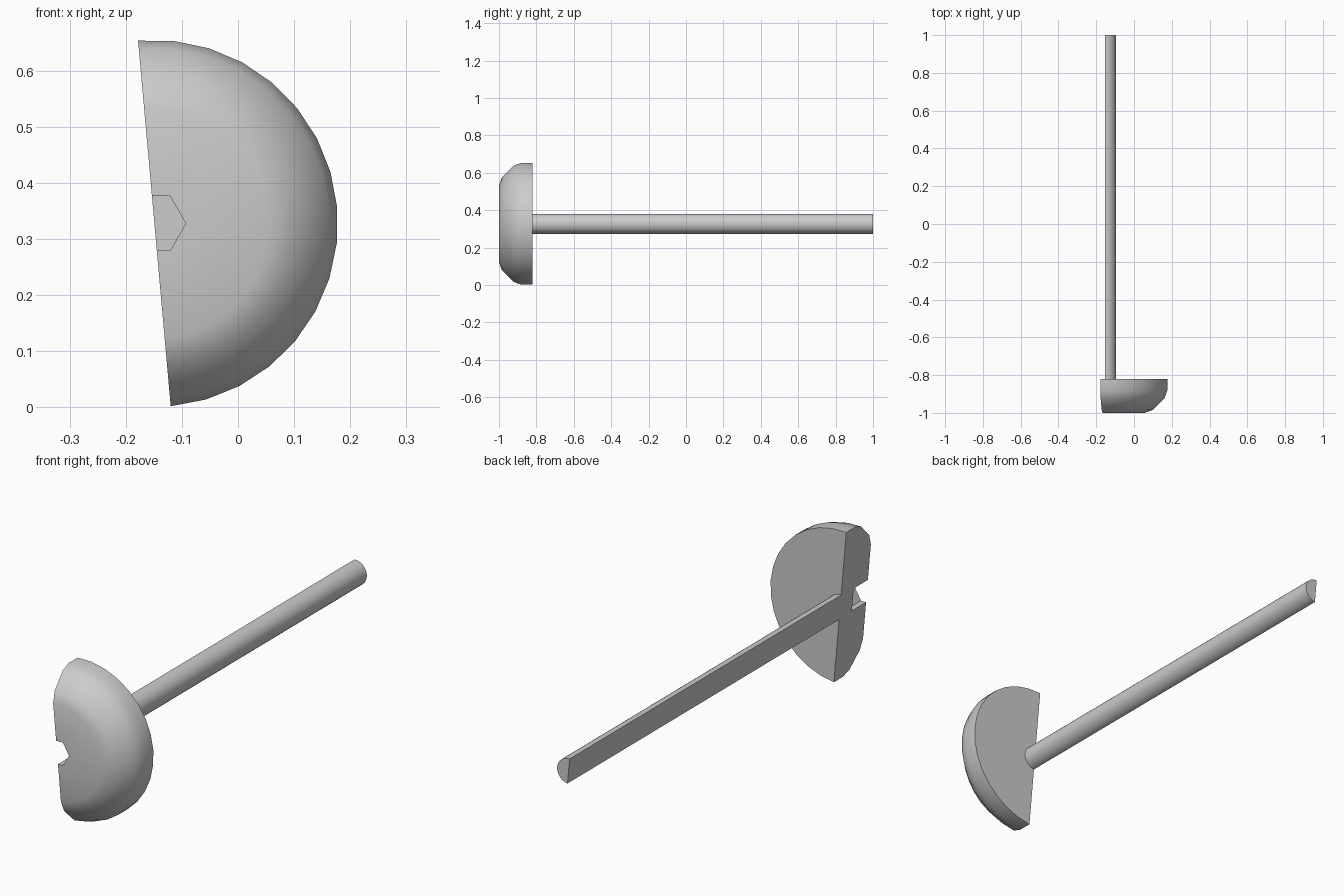
import bpy, bmesh, math
from mathutils import Vector, Matrix

if "Cube" in bpy.data.objects:
    bpy.data.objects.remove(bpy.data.objects["Cube"])

CX, CZ = -0.149, 0.3275          # bolt axis, parallel to y
TILT = math.radians(95.1)        # direction of the cut plane
centre = Vector((CX, 0, CZ))


def add_object(name, bm):
    mesh = bpy.data.meshes.new(name)
    bmesh.ops.recalc_face_normals(bm, faces=bm.faces[:])
    bm.to_mesh(mesh)
    bm.free()
    obj = bpy.data.objects.new(name, mesh)
    bpy.context.collection.objects.link(obj)
    return obj


# Half bolt: domed head and shaft revolved through 180 degrees
profile = [(0, -1), (0.205, -1), (0.25, -0.984), (0.312, -0.922), (0.327, -0.88),
           (0.327, -0.82), (0.0535, -0.82), (0.0535, 1), (0, 1)]   # radius, y
bm = bmesh.new()
verts = [bm.verts.new(centre + Vector((r * math.cos(TILT), y, r * math.sin(TILT))))
         for r, y in profile]
edges = [bm.edges.new(pair) for pair in zip(verts, verts[1:])]
bmesh.ops.spin(bm, geom=verts + edges, cent=centre, axis=(0, 1, 0),
               angle=math.pi, steps=16)
bmesh.ops.remove_doubles(bm, verts=bm.verts[:], dist=1e-5)
# Flat cut face
rim = [e for e in bm.edges if e.is_boundary]
bmesh.ops.edgeloop_fill(bm, edges=rim)
bolt = add_object("half_bolt", bm)

# Hexagonal socket cutter
bm = bmesh.new()
bmesh.ops.create_cone(bm, cap_ends=True, segments=6, radius1=0.056, radius2=0.056,
                      depth=0.2)
turn = Matrix.Rotation(math.pi / 2, 4, 'X')
bmesh.ops.transform(bm, matrix=turn, verts=bm.verts[:])
# Put one hexagon corner on the +x side
if max(v.co.x for v in bm.verts) < 0.055:
    bmesh.ops.rotate(bm, verts=bm.verts[:], cent=(0, 0, 0),
                     matrix=Matrix.Rotation(math.pi / 6, 3, 'Y'))
bmesh.ops.translate(bm, verts=bm.verts[:], vec=(CX, -1.005, CZ))
cutter = add_object("socket_cutter", bm)

mod = bolt.modifiers.new("socket", 'BOOLEAN')
mod.operation = 'DIFFERENCE'
mod.solver = 'EXACT'
mod.object = cutter
bpy.context.view_layer.objects.active = bolt
bolt.select_set(True)
bpy.ops.object.modifier_apply(modifier=mod.name)
bpy.data.objects.remove(cutter)

# Smooth curved sides, crisp cut edges
bpy.ops.object.shade_smooth_by_angle(angle=math.radians(35))
